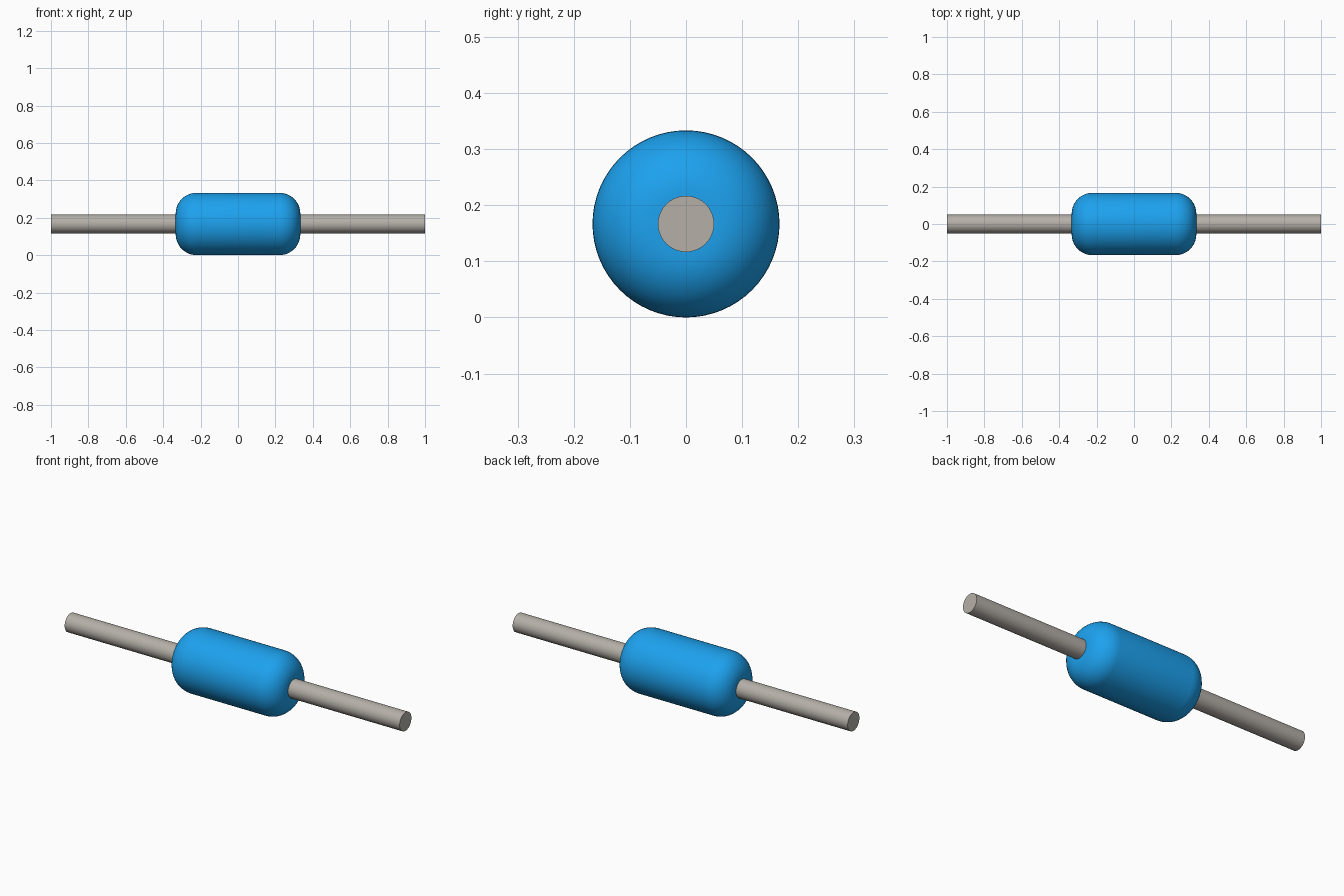
import bpy, bmesh
from math import sin, cos, pi
from mathutils import Matrix

if "Cube" in bpy.data.objects:
    bpy.data.objects.remove(bpy.data.objects["Cube"])

R = 1 / 6          # body radius, also the axis height
HALF = 1 / 3       # half body length
FILLET = 0.112     # rounding of the body ends
LEAD_R = 0.05


def lathe(name, profile, color, segments=64):
    """Revolve (x, radius) points around the x axis at height R."""
    bm = bmesh.new()
    verts = [bm.verts.new((x, 0, r)) for x, r in profile]
    edges = [bm.edges.new(pair) for pair in zip(verts, verts[1:])]
    bmesh.ops.spin(bm, geom=verts + edges, cent=(0, 0, 0), axis=(1, 0, 0),
                   angle=2 * pi, steps=segments)
    bmesh.ops.remove_doubles(bm, verts=bm.verts, dist=1e-5)
    # close the flat ends
    bmesh.ops.holes_fill(bm, edges=[e for e in bm.edges if e.is_boundary], sides=0)
    bmesh.ops.recalc_face_normals(bm, faces=bm.faces)
    bm.transform(Matrix.Translation((0, 0, R)))
    mesh = bpy.data.meshes.new(name)
    bm.to_mesh(mesh)
    bm.free()
    obj = bpy.data.objects.new(name, mesh)
    bpy.context.collection.objects.link(obj)
    mat = bpy.data.materials.new(name + "_colour")
    mat.diffuse_color = color
    mat.use_nodes = True
    mat.node_tree.nodes["Principled BSDF"].inputs["Base Color"].default_value = mat.diffuse_color
    mesh.materials.append(mat)
    bpy.ops.object.select_all(action='DESELECT')
    obj.select_set(True)
    bpy.context.view_layer.objects.active = obj
    bpy.ops.object.shade_smooth_by_angle(angle=pi / 6)
    return obj


# rounded blue body
arc = [(HALF - FILLET + FILLET * sin(a), R - FILLET + FILLET * cos(a))
       for a in (i * pi / 24 for i in range(13))]
body_profile = [(-x, r) for x, r in reversed(arc)] + arc
lathe("component_body", body_profile, (0.012, 0.36, 0.86, 1))

# straight wire lead running through the body
lathe("wire_lead", [(-1, LEAD_R), (1, LEAD_R)], (0.46, 0.43, 0.39, 1))
